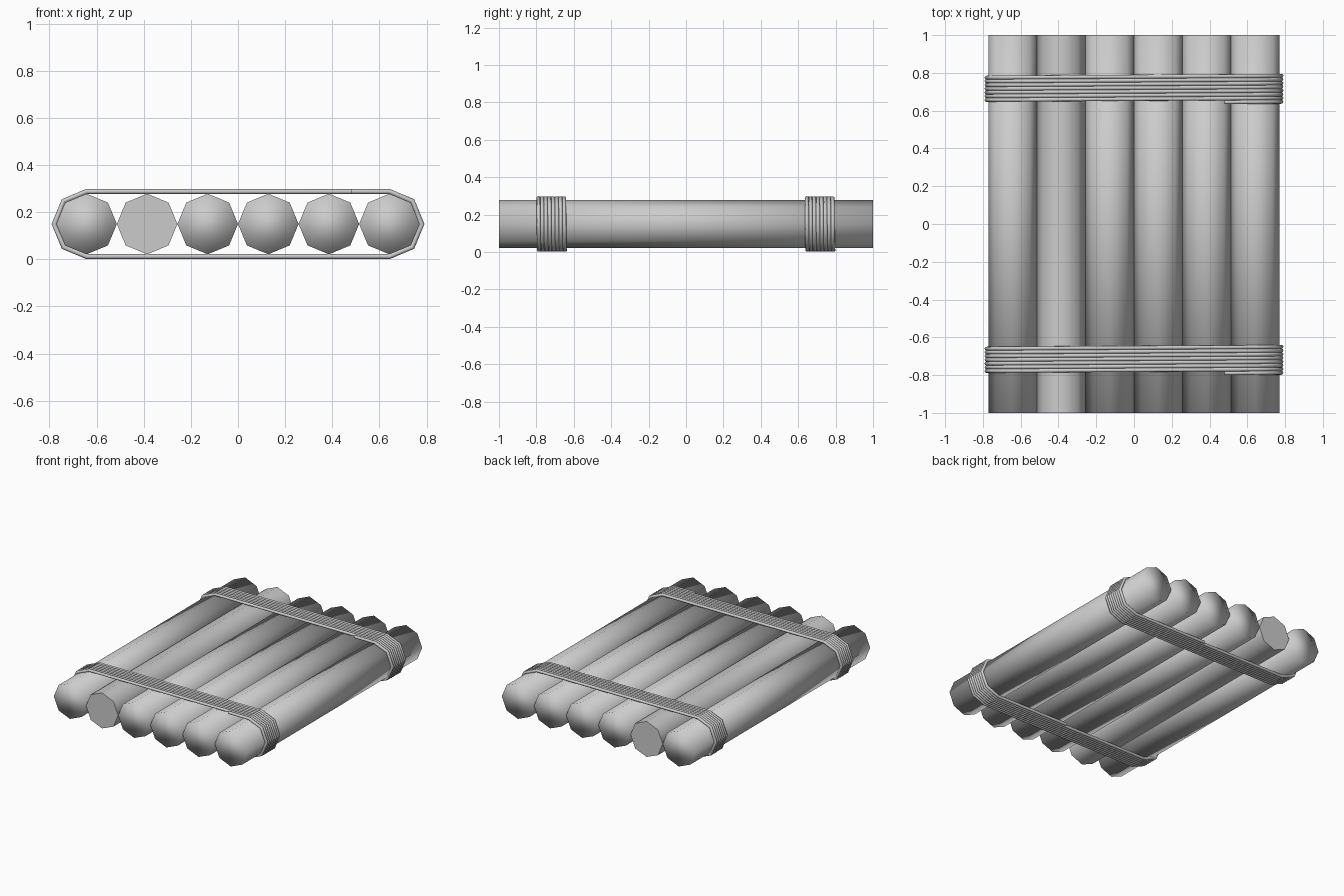
import bpy
from math import radians, cos, sin, hypot

if "Cube" in bpy.data.objects:
    bpy.data.objects.remove(bpy.data.objects["Cube"])

R, CZ = 0.1285, 0.15          # log radius, log centre height
SPACING = 0.257
ROPE_R, PITCH = 0.0105, 0.0197


def log(i):
    """Eight-sided log lying along y, a corner pointing up."""
    bpy.ops.mesh.primitive_cylinder_add(
        vertices=8, radius=R, depth=2,
        location=((i - 2.5) * SPACING, 0, CZ), rotation=(radians(90), 0, 0))
    ob = bpy.context.object
    ob.name = f"log_{i + 1}"
    bpy.ops.object.transform_apply(location=False, rotation=True, scale=False)
    if i == 1:                # the one log with crisp cut ends
        bpy.ops.object.shade_smooth_by_angle(angle=radians(50))
    else:
        bpy.ops.object.shade_smooth()


def rope(name, y0):
    """Helical lashing wound round the whole row of logs."""
    ex, r = 2.5 * SPACING, 0.138
    angles = [90, 45, 0, -45, -90]
    right = [(ex + r * cos(radians(a)), CZ + r * sin(radians(a))) for a in angles]
    left = [(-x, z) for x, z in reversed(right)]
    loop = right + left
    # starts on top near the right end, finishes underneath near the middle
    path = [(0.48, CZ + r)] + loop * 7 + right + [(0.05, CZ - r)]
    perimeter = sum(hypot(b[0] - a[0], b[1] - a[1])
                    for a, b in zip(loop, loop[1:] + loop[:1]))
    pts, dist = [], 0
    for k, p in enumerate(path):
        if k:
            dist += hypot(p[0] - path[k - 1][0], p[1] - path[k - 1][1])
        pts.append((p[0], y0 + PITCH * dist / perimeter, p[1]))

    cu = bpy.data.curves.new(name, 'CURVE')
    cu.dimensions = '3D'
    cu.bevel_depth = ROPE_R
    cu.bevel_resolution = 2
    cu.use_fill_caps = True
    sp = cu.splines.new('POLY')
    sp.points.add(len(pts) - 1)
    for pt, co in zip(sp.points, pts):
        pt.co = (*co, 1)
    sp.use_smooth = True
    ob = bpy.data.objects.new(name, cu)
    bpy.context.collection.objects.link(ob)
    bpy.ops.object.select_all(action='DESELECT')
    ob.select_set(True)
    bpy.context.view_layer.objects.active = ob
    bpy.ops.object.convert(target='MESH')
    bpy.ops.object.shade_smooth_by_angle(angle=radians(50))


# Row of logs
for n in range(6):
    log(n)

# Front and back lashings
rope("front_rope", -0.79)
rope("back_rope", 0.645)
